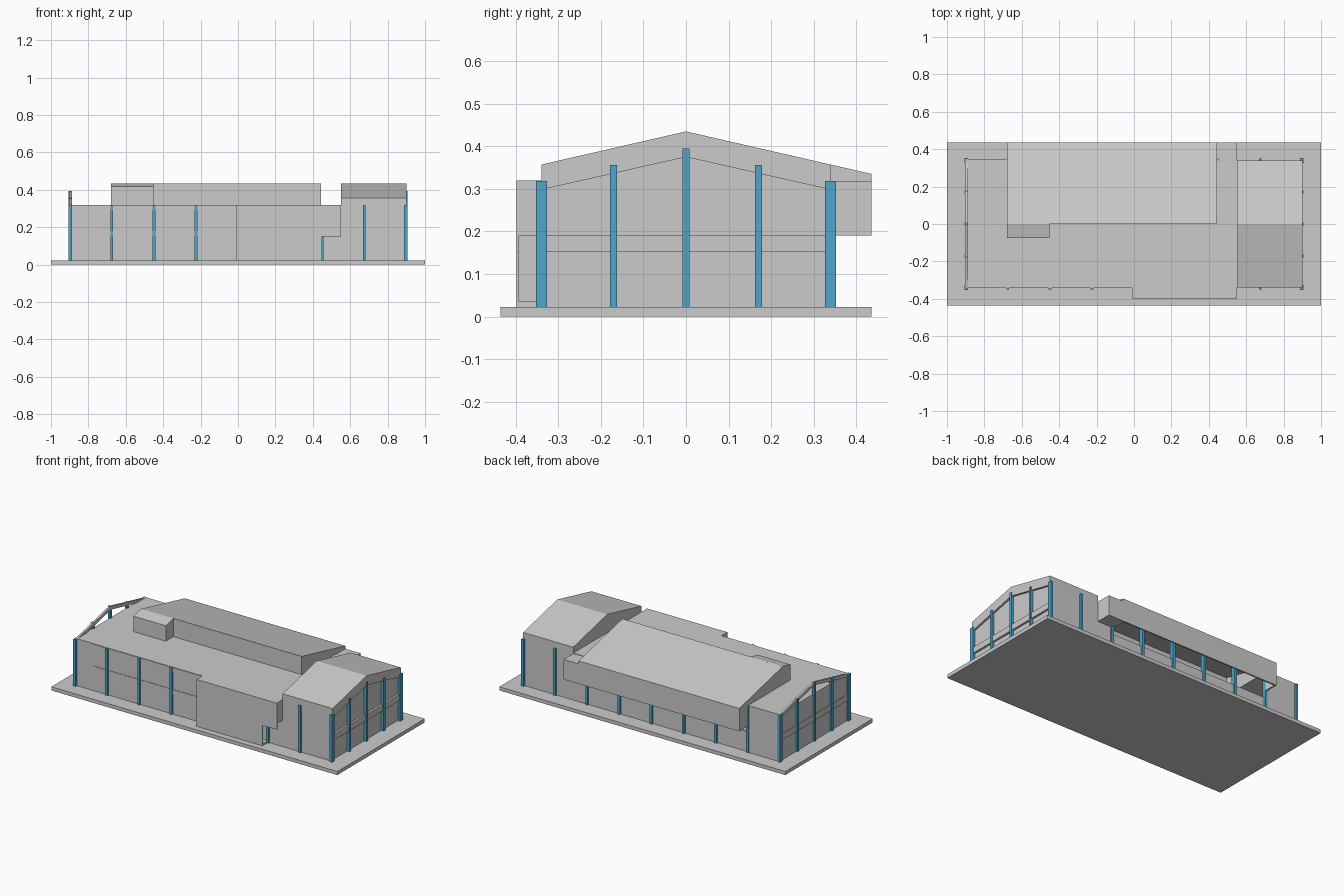
import bpy

if "Cube" in bpy.data.objects:
    bpy.data.objects.remove(bpy.data.objects["Cube"])

blue = bpy.data.materials.new("column_blue")
blue.diffuse_color = (0.08, 0.38, 0.6, 1)
blue.use_nodes = True
blue.node_tree.nodes["Principled BSDF"].inputs["Base Color"].default_value = blue.diffuse_color


def prism(name, profile, a, b, axis="x", mat=None):
    """Extrude a closed profile from a to b along x (profile y,z) or y (profile x,z)."""
    n = len(profile)
    place = (lambda t, p: (t, p[0], p[1])) if axis == "x" else (lambda t, p: (p[0], t, p[1]))
    verts = [place(t, p) for t in (a, b) for p in profile]
    faces = [tuple(range(n))[::-1], tuple(range(n, 2 * n))]
    faces += [(i, (i + 1) % n, n + (i + 1) % n, n + i) for i in range(n)]
    if axis == "y":
        faces = [f[::-1] for f in faces]
    mesh = bpy.data.meshes.new(name)
    mesh.from_pydata(verts, [], faces)
    ob = bpy.data.objects.new(name, mesh)
    bpy.context.collection.objects.link(ob)
    if mat:
        mesh.materials.append(mat)
    return ob


def box(name, x0, x1, y0, y1, z0, z1, mat=None):
    return prism(name, [(y0, z0), (y1, z0), (y1, z1), (y0, z1)], x0, x1, "x", mat)


G = 0.023      # top of base slab
W = 0.34       # half depth of the hall
EAVE = 0.318


def beam_z(y):
    return 0.395 - abs(y) * (0.395 - EAVE) / W


def roof_z(y):
    return 0.435 - abs(y) * 0.229


# Base slab
box("base_slab", -1, 1, -0.436, 0.436, 0, G)

# Front, rear and left walls
box("front_wall", -0.885, 0.55, -W, -W + 0.01, G, EAVE)
box("left_end_wall", -0.895, -0.885, -W, W, G, EAVE)
box("rear_low_wall", -0.675, 0.45, W - 0.01, W, G, 0.15)
box("rear_left_wall", -0.885, -0.675, W - 0.01, W + 0.007, G, EAVE)
box("rear_right_wall", 0.45, 0.55, W - 0.01, W, G, EAVE)

# Flat roof around the raised rear volume
box("flat_roof_front", -0.895, 0.55, -W, 0, 0.308, 0.32)
box("flat_roof_left", -0.895, -0.675, 0, W + 0.007, 0.308, 0.32)
box("flat_roof_right", 0.445, 0.55, 0, W, 0.308, 0.32)

# Horizontal window bands on the front
box("front_band_middle", -0.77, -0.01, -W - 0.003, -W, 0.15, 0.18)
box("front_band_top", -0.77, -0.01, -W - 0.003, -W, 0.29, EAVE)

# Gabled hall at the right, with its roof overhanging the recessed end wall
prism("right_hall", [(-W, G), (W, G), (W, EAVE), (0, 0.395), (-W, EAVE)], 0.55, 0.887)
prism("right_hall_roof", [(-W, EAVE), (0, 0.395), (W, EAVE), (W, roof_z(W)),
                          (0, 0.435), (-W, roof_z(W))], 0.55, 0.9)

# Gable end frames: bands, rafters, columns
for side, s in (("left", -1), ("right", 1)):
    a, b = sorted((s * 0.887, s * 0.9))
    box(side + "_end_band", a, b, -W, W, 0.152, 0.19)
    prism(side + "_rafters", [(-W, EAVE - 0.02), (0, 0.375), (W, EAVE - 0.02),
                              (W, EAVE), (0, 0.395), (-W, EAVE)], a, b)
    c, d = sorted((s * 0.888, s * 0.905))
    for y in (-W, -0.17, 0, 0.17, W):
        h = 0.013 if abs(y) == W else 0.008
        box(side + "_end_column", c, d, y - h, y + h, G, beam_z(y), blue)

# Columns along both long sides
for i in range(-3, 4):
    x = i * 0.225
    box("front_column", x - 0.008, x + 0.008, -0.351, -0.33, G, EAVE, blue)
    box("rear_column", x - 0.008, x + 0.008, 0.325, 0.351, G, EAVE, blue)

# Raised rear volume: single-slope roof, open below the overhang
X0, X1, YB = -0.678, 0.445, 0.436
t = 0.01
prism("rear_slope_roof", [(0, 0.435), (0, 0.435 - t), (YB, roof_z(YB) - t), (YB, roof_z(YB))], X0, X1)
box("raised_front_wall", X0, X1, 0, t, 0.308, 0.43)
box("overhang_rear_wall", X0, X1, YB - t, YB, 0.19, roof_z(YB) - t / 2)
for x in (X0, X1 - t):
    prism("overhang_end_wall", [(0, 0.308), (W, 0.308), (W, 0.19), (YB, 0.19),
                                (YB, roof_z(YB)), (0, 0.435)], x, x + t)
box("overhang_side_box", X1, 0.55, W - 0.01, YB, 0.19, 0.317)

# Dormer in front of the raised volume
prism("roof_dormer", [(-0.075, 0.31), (0.005, 0.31), (0.005, 0.434), (0, 0.435),
                      (-0.075, roof_z(0.075))], X0, -0.452)

# Entrance porch: notched front panel, hood, side wall and floor
prism("porch_front_panel", [(-0.01, G), (0.45, G), (0.45, 0.152), (0.55, 0.152),
                            (0.55, 0.32), (-0.01, 0.32)], -0.398, -0.392, "y")
box("porch_hood", -0.01, 0.55, -0.393, -W, 0.19, 0.32)
box("porch_left_wall", -0.01, 0, -0.393, -W, G, 0.2)
box("porch_floor", 0.0, 0.45, -0.393, -W, G, 0.035)
